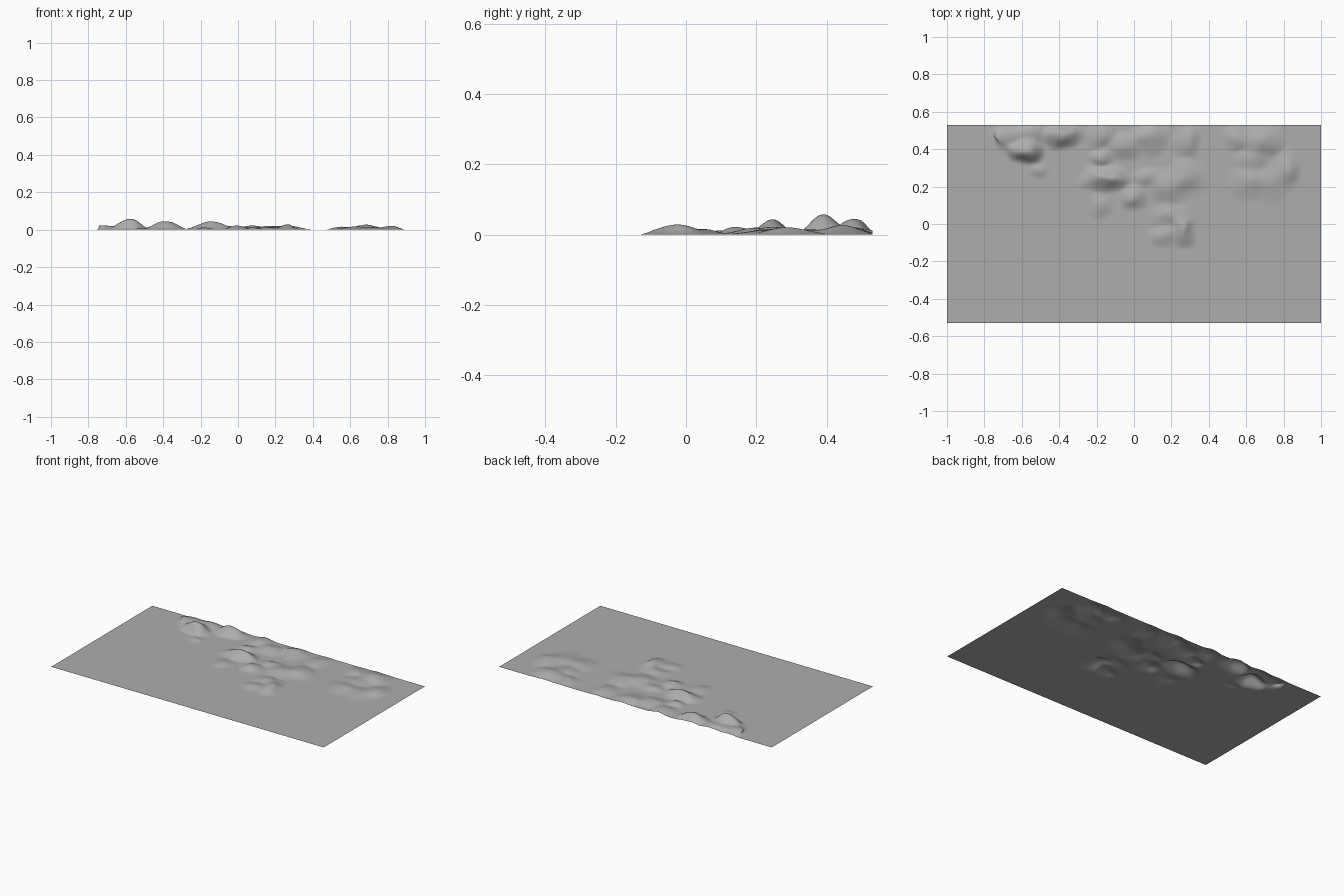
import bpy
import bmesh
import math
from mathutils import Vector, noise

if "Cube" in bpy.data.objects:
    bpy.data.objects.remove(bpy.data.objects["Cube"], do_unlink=True)

HALF_LENGTH, HALF_DEPTH = 1.0, 0.53

# Sculpted mounds: x, y, x radius, y radius, height
MOUNDS = [
    # left group along the back edge
    (-.575, .39, .1, .075, .058), (-.67, .47, .09, .09, .022),
    (-.56, .48, .12, .08, .022), (-.38, .475, .12, .075, .045),
    (-.51, .29, .06, .05, .009),
    # middle group
    (-.15, .245, .14, .075, .044), (-.17, .36, .07, .05, .017),
    (-.17, .48, .09, .08, .02), (-.06, .42, .11, .08, .02),
    (.08, .46, .12, .09, .022), (.28, .44, .08, .1, .016),
    (0, .15, .09, .08, .022), (-.18, .1, .07, .07, .012),
    (.08, .25, .1, .06, .015), (.18, .2, .11, .1, .02),
    (.27, .25, .1, .1, .022), (.34, .24, .08, .09, .005),
    # front tongue of the middle group
    (.26, -.03, .08, .1, .029), (.16, -.06, .08, .06, .013),
    (.2, .05, .11, .08, .016),
    # right group
    (.55, .46, .08, .08, .016), (.68, .445, .12, .1, .027),
    (.63, .35, .11, .08, .014), (.62, .23, .12, .1, .017),
    (.73, .22, .1, .1, .013), (.81, .29, .08, .12, .021),
]


def mound_height(x, y):
    """Blend the rounded mounds into one soft surface."""
    total = 0.0
    for mx, my, rx, ry, height in MOUNDS:
        distance = math.hypot((x - mx) / rx, (y - my) / ry)
        if distance < 1.15:
            fall = math.cos(distance / 1.15 * math.pi / 2) ** 2
            total += (height * fall) ** 1.7
    return total ** (1 / 1.7)


def sculpt(co):
    """Lift a point of the flat sheet, with a little uneven drift."""
    x, y = co.x, co.y
    wobble = noise.noise_vector(Vector((x * 9, y * 9, 3))) * 0.02
    z = mound_height(x + wobble.x, y + wobble.y)
    drift = noise.noise_vector(Vector((x * 14, y * 14, 7)))
    co.x += drift.x * z * 0.3
    co.y += drift.y * z * 0.3
    # overhanging lip at the left end of the back edge
    lip = math.exp(-((x + .68) / .06) ** 2 - ((y - .48) / .06) ** 2)
    co.x -= 3 * z * lip
    co.z = z


# Ground sheet, open underneath and along its edges
mesh = bpy.data.meshes.new("ground_sheet")
bm = bmesh.new()
bmesh.ops.create_grid(bm, x_segments=260, y_segments=140, size=1)
for vert in bm.verts:
    vert.co.x *= HALF_LENGTH
    vert.co.y *= HALF_DEPTH
    sculpt(vert.co)
for face in bm.faces:
    face.smooth = True
bm.to_mesh(mesh)
bm.free()
ground = bpy.data.objects.new("ground_sheet", mesh)
bpy.context.collection.objects.link(ground)

# Plain grey finish
grey = bpy.data.materials.new("plain_grey")
grey.use_nodes = True
colour = (0.42, 0.42, 0.42, 1)
grey.diffuse_color = colour
grey.node_tree.nodes["Principled BSDF"].inputs["Base Color"].default_value = colour
mesh.materials.append(grey)
